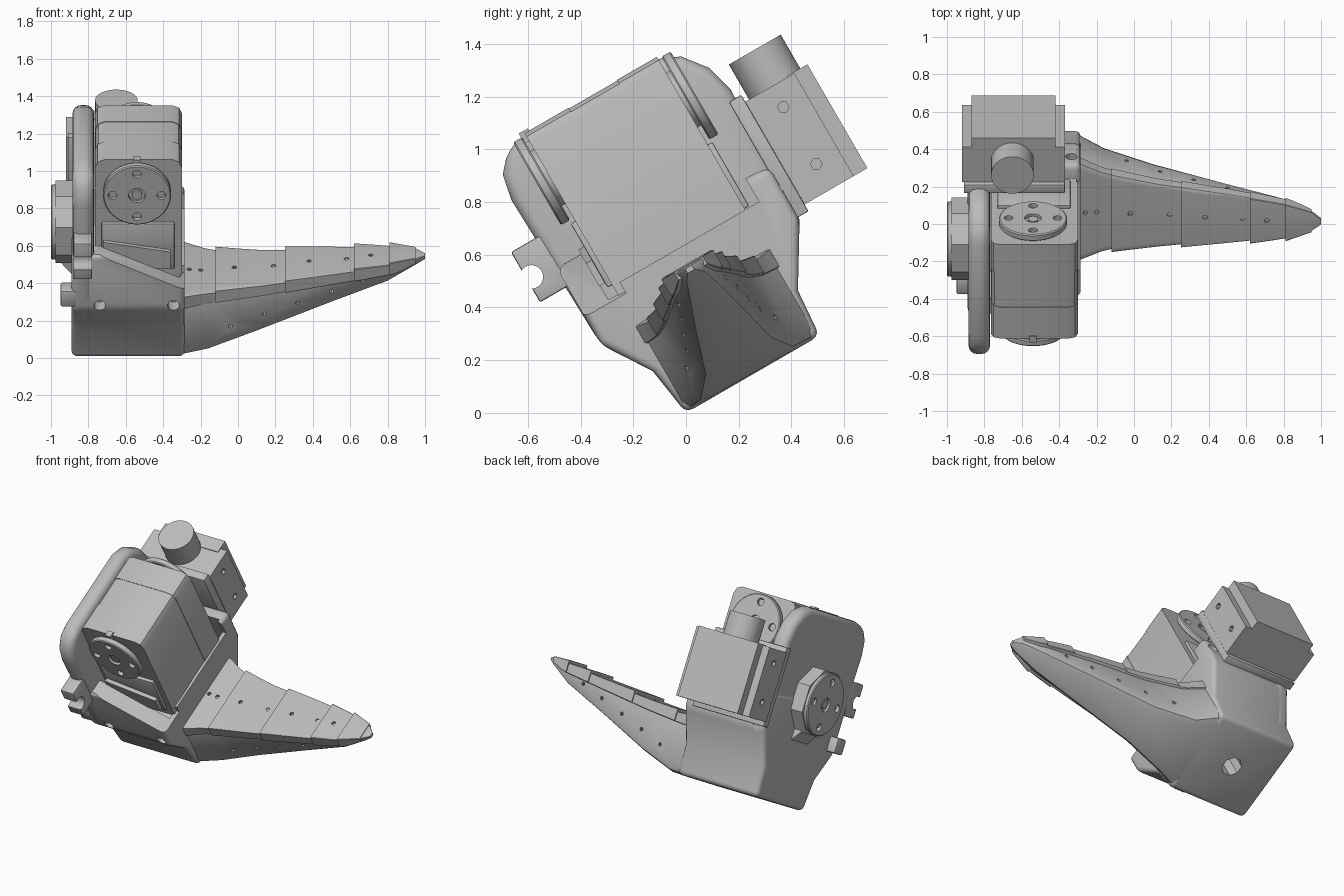
import bpy, bmesh, math
from mathutils import Matrix, Vector

cube = bpy.data.objects.get("Cube")
if cube:
    bpy.data.objects.remove(cube)

# One flat colour for the whole assembly
grey = bpy.data.materials.new("machine grey")
grey.use_nodes = True
colour = (0.5, 0.5, 0.5, 1)
grey.diffuse_color = colour
grey.node_tree.nodes["Principled BSDF"].inputs["Base Color"].default_value = colour

# Everything is modelled upright as (x, v, w), then pitched about x
PITCH = Matrix.Rotation(math.radians(30), 4, 'X')
parts = []


def bake(ob):
    dg = bpy.context.evaluated_depsgraph_get()
    mesh = bpy.data.meshes.new_from_object(ob.evaluated_get(dg))
    ob.modifiers.clear()
    ob.data = mesh


def make(name, rings, bevel=0, segs=3, angle=30):
    """Skin a list of equal-sized point rings into a closed solid."""
    bm = bmesh.new()
    loops = [[bm.verts.new(p) for p in ring] for ring in rings]
    n = len(loops[0])
    for a, b in zip(loops, loops[1:]):
        for i in range(n):
            j = (i + 1) % n
            bm.faces.new((a[i], a[j], b[j], b[i]))
    bm.faces.new(loops[0])
    bm.faces.new(loops[-1])
    bmesh.ops.recalc_face_normals(bm, faces=bm.faces)
    mesh = bpy.data.meshes.new(name)
    bm.to_mesh(mesh)
    bm.free()
    mesh.materials.append(grey)
    ob = bpy.data.objects.new(name, mesh)
    bpy.context.collection.objects.link(ob)
    ob.matrix_world = PITCH
    if bevel:
        mod = ob.modifiers.new("bevel", 'BEVEL')
        mod.width, mod.segments = bevel, segs
        mod.limit_method, mod.angle_limit = 'ANGLE', math.radians(angle)
        bake(ob)
    parts.append(ob)
    return ob


def prism(name, outline, axis, t0, t1, bevel=0, segs=3):
    def at(p, t):
        q = list(p)
        q.insert(axis, t)
        return q
    return make(name, [[at(p, t) for p in outline] for t in (t0, t1)], bevel, segs)


def box(name, x0, x1, v0, v1, w0, w1, bevel=0, segs=2):
    return prism(name, [(x0, v0), (x1, v0), (x1, v1), (x0, v1)], 2, w0, w1, bevel, segs)


def rod(name, a, b, r, axis, t0, t1, n=32, bevel=0):
    turn = [2 * math.pi * (i + 0.5) / n for i in range(n)]
    ring = [(a + r * math.cos(t), b + r * math.sin(t)) for t in turn]
    return prism(name, ring, axis, t0, t1, bevel, 1)


def cut(target, cutters):
    for c in cutters:
        mod = target.modifiers.new("cut", 'BOOLEAN')
        mod.operation, mod.solver, mod.object = 'DIFFERENCE', 'EXACT', c
    bpy.context.view_layer.update()
    bake(target)
    for c in cutters:
        parts.remove(c)
        bpy.data.objects.remove(c)


def horn(name, a, b, r, axis, t0, t1):
    """Round drive disc with four screw holes and a hub."""
    disc = rod(name, a, b, r, axis, t0, t1, 40, 0.006)
    spots = [(0, 0, 0.045)] + [(0.72 * r * math.cos(k * math.pi / 2),
                                0.72 * r * math.sin(k * math.pi / 2), 0.024) for k in range(4)]
    cut(disc, [rod("cutter", a + p, b + q, h, axis, t0 - 0.1, t1 + 0.1, 16) for p, q, h in spots])
    rod(name + "_hub", a, b, 0.028, axis, t0 + 0.005, t1 - 0.005, 16)
    rod(name + "_core", a, b, 0.15, axis, t0 + 0.02, t1 - 0.02, 24)


# Palm: lower housing, hollowed for the servo, with a sloping front lip
housing = prism("palm_housing", [(0, 0), (.585, 0), (.6, .19), (.74, .42), (.74, .65),
                                 (-.03, .72), (-.15, .72), (-.15, .385), (-.03, .2)],
                0, -.89, -.285, .03)
cut(housing, [
    box("cutter", -.77, -.31, -.04, .66, .44, 1),
    prism("cutter", [(-.77, .73), (-.27, .5), (-.27, 1), (-.77, 1)], 1, -.3, .03),
    box("cutter", -.6, -.2, .02, .64, .555, 1),
    rod("cutter", -.58, .29, .065, 2, -.1, .2, 8),
] + [rod("cutter", x, .41, .032, 1, -.3, -.06, 12) for x in (-.74, -.345)]
  + [rod("cutter", -.335, .56, .032, 1, .68, .9, 12)])

# Tall side plate with a rounded top
prism("side_plate", [(0, .05), (.585, .05), (.6, .19), (.74, .42), (.76, .98), (.73, 1.09),
                     (.66, 1.18), (.57, 1.22), (0, 1.22), (-.09, 1.2), (-.15, 1.13),
                     (-.17, 1.03), (-.15, .385), (-.03, .2)], 0, -.885, -.77, .045, 4)

# Cable hook and small tab on the plate's front edge
hook = box("cable_hook", -.88, -.78, -.27, -.13, .64, .86, .008)
cut(hook, [rod("cutter", -.25, .74, .045, 0, -1, -.6, 16)])
box("side_tab", -.95, -.86, -.15, -.05, .4, .5, .012)

# Wrist boss and disc on the outer side
rod("wrist_boss", .295, .67, .222, 0, -.975, -.86, 8)
prism("boss_wedge", [(-.97, .5), (-.87, .38), (-.87, .5)], 1, .2, .39)
horn("wrist_disc", .295, .67, .2, 0, -1, -.965)

# Servo in three sections
def servo_section(name, v0, v1, inset=0):
    l, r, b, t, c = -.765 + inset, -.30 - inset, .5, 1.225 - inset, .05
    prism(name, [(l, b), (r, b), (r, t - c), (r - .015, t - .015), (r - c, t),
                 (l + c, t), (l + .015, t - .015), (l, t - c)], 1, v0, v1)

servo_section("servo_front", 0, .193)
servo_section("servo_middle", .193, .405, .003)
servo_section("servo_rear", .405, .58)
for side, v0, v1, d0, d1 in (("front", -.02, .01, -.055, -.015), ("rear", .57, .6, .595, .635)):
    box(side + "_bracket", -.73, -.34, v0, v1, .56, .84, .006)
    rod(side + "_disc_neck", -.54, 1.035, .12, 1, min(v0, d0 + .02), max(v1, d1 - .02))
    horn(side + "_disc", -.54, 1.035, .182, 1, d0, d1)
box("servo_pin", -.56, -.52, -.02, .02, 1.19, 1.235)
prism("bracket_ramp", [(-.72, .58), (-.36, .58), (-.36, .68), (-.72, .74)], 1, -.045, 0)

# Rear motor: flange, stepped casing and shaft drum
box("motor_flange", -.91, -.37, .73, .785, .43, .94, .006)
casing = box("motor_casing", -.92, -.37, .785, 1.0, .46, .91)
cut(casing, [rod("cutter", .9, w, .022, 0, -.39, -.3, 6) for w in (.57, .82)]
    + [rod("cutter", .9, w, .022, 0, -1, -.9, 6) for w in (.57, .82)])
box("motor_cover", -.87, -.42, .97, 1.06, .46, .915)
rod("motor_drum", -.65, .915, .114, 2, .88, 1.063, 40)

# Finger sections: x, bottom v range and w, top v range and w
SECTIONS = [(-.31, 0, .585, 0, 0, .585, .36), (-.16, .06, .49, .005, .055, .52, .365),
            (.1, .13, .43, .08, .09, .47, .385), (.5, .18, .39, .235, .14, .43, .43),
            (.8, .22, .36, .345, .18, .39, .465), (.95, .25, .33, .43, .23, .35, .48),
            (1.0, .27, .3, .455, .27, .3, .475)]


def section_at(x):
    for a, b in zip(SECTIONS, SECTIONS[1:]):
        if x <= b[0]:
            f = (x - a[0]) / (b[0] - a[0])
            return [p + (q - p) * f for p, q in zip(a, b)]


def soft_ring(corners, k):
    """Round each corner of a loop with three points."""
    out = []
    for i, p in enumerate(corners):
        p, a, b = Vector(p), Vector(corners[i - 1]), Vector(corners[(i + 1) % len(corners)])
        s, e = p.lerp(a, k), p.lerp(b, k)
        out += [s, (s + e + p * 2) / 4, e]
    return out


def finger_ring(s):
    x, a, b, w, c, d, t = s
    return soft_ring([(x, a, w), (x, b, w), (x, d, t), (x, c, t)], .13)


def plate_ring(x, lift):
    x, a, b, w, c, d, t = section_at(x)
    g, drop = lift * .5, min(.06, (t - w) * .6)
    return soft_ring([(x, c - g, t - drop), (x, d + g, t - drop),
                      (x, d + g, t + lift), (x, c - g, t + lift)], .06)


def side_holes():
    return [rod("cutter", x, .145 + (x + .04) * .317, .012, 1, -.2, .8, 10)
            for x in (-.04, .14, .32, .5, .67)]

core = make("finger_core", [finger_ring(s) for s in SECTIONS])
cut(core, side_holes())

# Overlapping finger plates, each with its screw holes
TOP_HOLES = (-.26, -.2, -.02, .19, .38, .58, .71)
EDGES = (-.29, -.12, .25, .62, .81, .95)
for i, (x0, x1) in enumerate(zip(EDGES, EDGES[1:])):
    xs = [x0 + (x1 - x0) * k / 3 for k in range(4)]
    plate = make("finger_plate_%d" % (i + 1),
                 [plate_ring(x, .022 - .018 * k / 3) for k, x in enumerate(xs)])
    holes = [rod("cutter", x, .29, .013, 2, .3, .7, 10) for x in TOP_HOLES if x0 < x < x1]
    if holes:
        cut(plate, holes)

# Smooth rounded areas while keeping hard edges
for ob in bpy.context.selected_objects:
    ob.select_set(False)
for ob in parts:
    ob.select_set(True)
bpy.context.view_layer.objects.active = parts[0]
bpy.ops.object.shade_smooth_by_angle(angle=math.radians(30))
